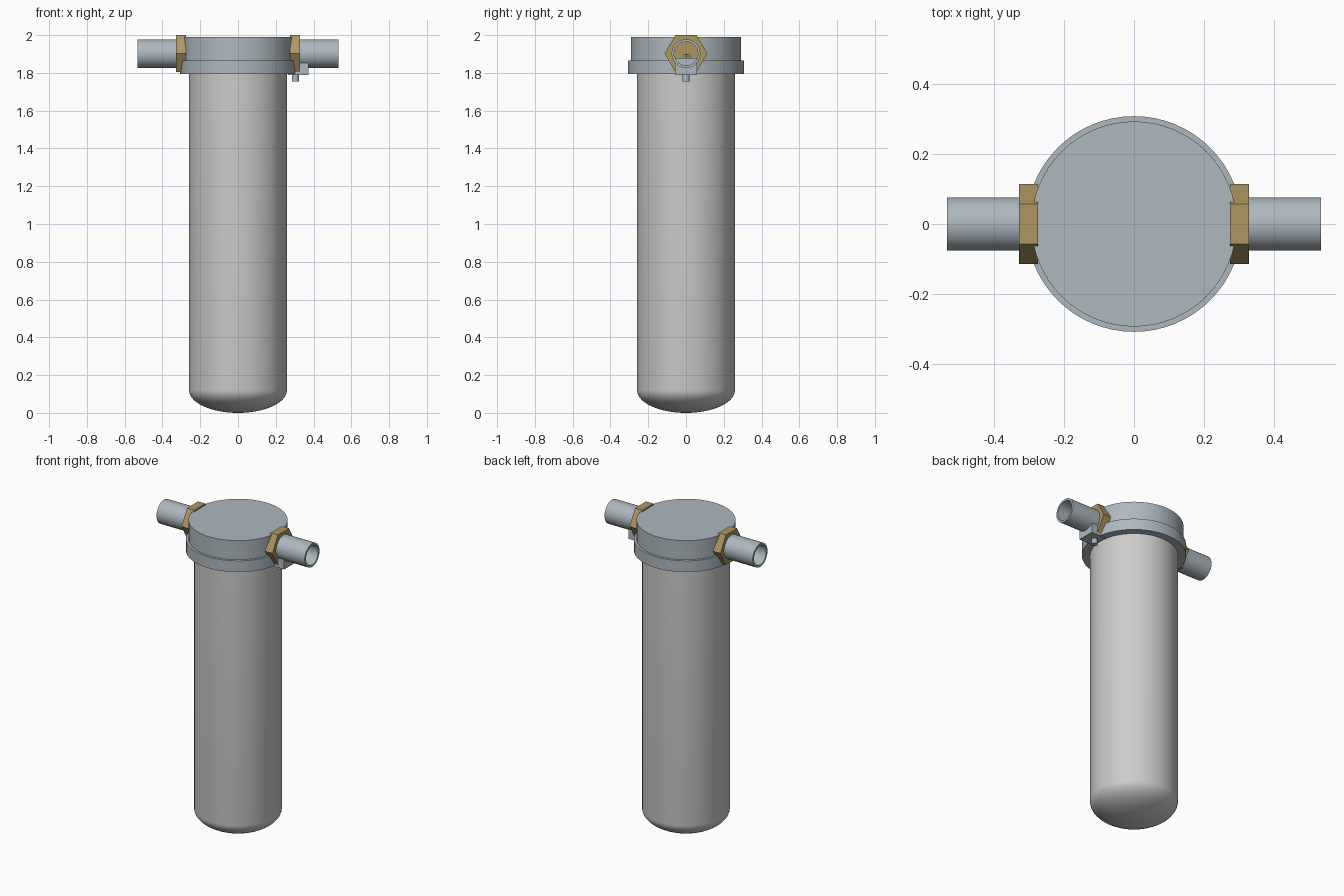
import bpy, bmesh, math
from mathutils import Matrix, Vector

if "Cube" in bpy.data.objects:
    bpy.data.objects.remove(bpy.data.objects["Cube"])


def material(name, rgb):
    m = bpy.data.materials.new(name)
    m.diffuse_color = (*rgb, 1)
    m.use_nodes = True
    m.node_tree.nodes["Principled BSDF"].inputs["Base Color"].default_value = m.diffuse_color
    return m


STEEL = material("blue_grey_steel", (0.42, 0.48, 0.52))
BRASS = material("brass", (0.42, 0.31, 0.12))
SHELL = material("pale_shell", (0.62, 0.64, 0.64))


def lathe(name, profile, mat, matrix=Matrix(), steps=64, smooth=True, closed=False):
    """Revolve (radius, height) points about z, then place with matrix."""
    bm = bmesh.new()
    vs = [bm.verts.new((r, 0, z)) for r, z in profile]
    pairs = list(zip(vs, vs[1:]))
    if closed:
        pairs.append((vs[-1], vs[0]))
    edges = [bm.edges.new(p) for p in pairs]
    bmesh.ops.spin(bm, geom=vs + edges, cent=(0, 0, 0), axis=(0, 0, 1),
                   angle=math.tau, steps=steps, use_duplicate=False)
    bmesh.ops.remove_doubles(bm, verts=bm.verts, dist=1e-5)
    bmesh.ops.recalc_face_normals(bm, faces=bm.faces)
    bm.transform(matrix)
    return finish(name, bm, mat, smooth)


def finish(name, bm, mat, smooth):
    me = bpy.data.meshes.new(name)
    bm.to_mesh(me)
    bm.free()
    ob = bpy.data.objects.new(name, me)
    bpy.context.collection.objects.link(ob)
    me.materials.append(mat)
    if smooth:
        bpy.ops.object.select_all(action='DESELECT')
        ob.select_set(True)
        bpy.context.view_layer.objects.active = ob
        bpy.ops.object.shade_smooth_by_angle(angle=math.radians(35))
    return ob


def solid(r, z0, z1):
    return [(0, z0), (r, z0), (r, z1), (0, z1)]


# Filter bowl with an elliptical dished bottom
R, DISH = 0.259, 0.12
dome = [(R * math.sin(a), DISH * (1 - math.cos(a)))
        for a in (math.pi / 2 * i / 14 for i in range(15))]
lathe("bowl", dome + [(R, 1.80), (0, 1.80)], SHELL)

# Head and clamp ring
lathe("head", solid(0.292, 1.80, 1.99), STEEL)
lathe("clamp_ring", [(0.25, 1.793), (0.307, 1.793), (0.307, 1.866), (0.25, 1.866)],
      STEEL, closed=True)

# Ports: hexagonal brass nut and open pipe on both sides
PZ = 1.902
for side, sign in (("right", 1), ("left", -1)):
    place = Matrix.Translation((0, 0, PZ)) @ Matrix.Rotation(sign * math.pi / 2, 4, 'Y')
    flat_top = place @ Matrix.Rotation(math.pi / 2, 4, 'Z')
    lathe("nut_" + side, solid(0.1132, 0.274, 0.327), BRASS, flat_top, 6, False)
    lathe("pipe_" + side, [(0.063, 0.30), (0.076, 0.30), (0.076, 0.533), (0.063, 0.533)],
          STEEL, place, 48, closed=True)

# Clamp lug with its bolt and nut, under the right port
bm = bmesh.new()
bmesh.ops.create_cube(bm, size=1)
bmesh.ops.scale(bm, vec=Vector((0.107, 0.114, 0.09)), verts=bm.verts)
bmesh.ops.translate(bm, vec=Vector((0.3185, 0, 1.833)), verts=bm.verts)
finish("clamp_lug", bm, STEEL, False)
bolt_at = Matrix.Translation((0.304, 0, 0))
lathe("clamp_bolt", solid(0.019, 1.755, 1.912), STEEL, bolt_at, 24)
lathe("clamp_bolt_nut", solid(0.04, 1.876, 1.9), BRASS, bolt_at, 6, False)
